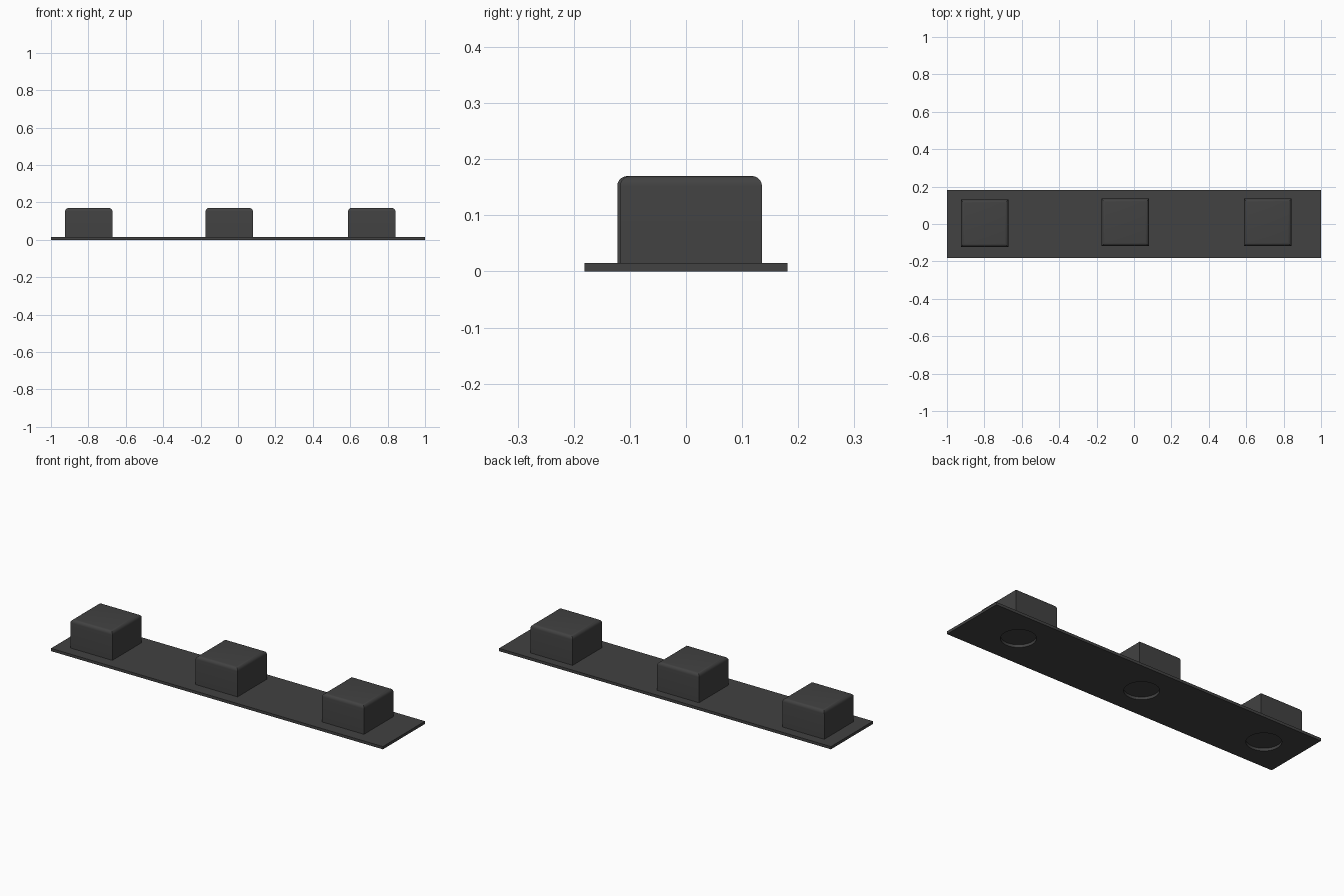
import bpy, bmesh

if "Cube" in bpy.data.objects:
    bpy.data.objects.remove(bpy.data.objects["Cube"])

PLATE_T = 0.015          # plate thickness
SIDE = 0.253             # block footprint
TOP = 0.17               # block top height
ROUND = 0.018            # rounded top rim

dark = bpy.data.materials.new("charcoal")
dark.diffuse_color = (0.054, 0.054, 0.054, 1)
dark.use_nodes = True
dark.node_tree.nodes["Principled BSDF"].inputs["Base Color"].default_value = dark.diffuse_color


def box(name, x, y, z0, z1, sx, sy):
    """Box mesh centred on x, y and spanning z0..z1."""
    bm = bmesh.new()
    bmesh.ops.create_cube(bm, size=1)
    for v in bm.verts:
        v.co = (v.co.x * sx, v.co.y * sy, z0 + (v.co.z + 0.5) * (z1 - z0))
    mesh = bpy.data.meshes.new(name)
    ob = bpy.data.objects.new(name, mesh)
    ob.location = (x, y, 0)
    mesh.materials.append(dark)
    bpy.context.collection.objects.link(ob)
    return ob, bm


# Flat base strip
plate, bm = box("base_plate", 0, 0, 0, PLATE_T, 2, 0.362)
bm.to_mesh(plate.data)
bm.free()

blocks = [("left", -0.798, 0.004), ("middle", -0.047, 0.009), ("right", 0.715, 0.009)]
holes = [(-0.80, 0.0), (-0.047, 0.0), (0.715, 0.004)]

# Blocks with a rounded top rim and sharp upright corners
for side, x, y in blocks:
    ob, bm = box(side + "_block", x, y, PLATE_T, TOP, SIDE, SIDE)
    rim = [e for e in bm.edges if all(v.co.z > TOP - 0.001 for v in e.verts)]
    bmesh.ops.bevel(bm, geom=rim, offset=ROUND, segments=5, profile=0.5, affect='EDGES')
    bm.to_mesh(ob.data)
    bm.free()
    bpy.ops.object.select_all(action='DESELECT')
    ob.select_set(True)
    bpy.context.view_layer.objects.active = ob
    bpy.ops.object.shade_smooth_by_angle(angle=0.6)

# Round holes through the plate under each block
for i, (x, y) in enumerate(holes):
    bpy.ops.mesh.primitive_cylinder_add(vertices=48, radius=0.085, depth=0.1, location=(x, y, 0))
    cutter = bpy.context.object
    cutter.name = f"hole_cutter_{i + 1}"
    cutter.data.materials.append(dark)
    cutter.hide_render = True
    cutter.hide_set(True)
    cut = plate.modifiers.new(f"hole_{i + 1}", 'BOOLEAN')
    cut.operation = 'DIFFERENCE'
    cut.solver = 'EXACT'
    cut.object = cutter
